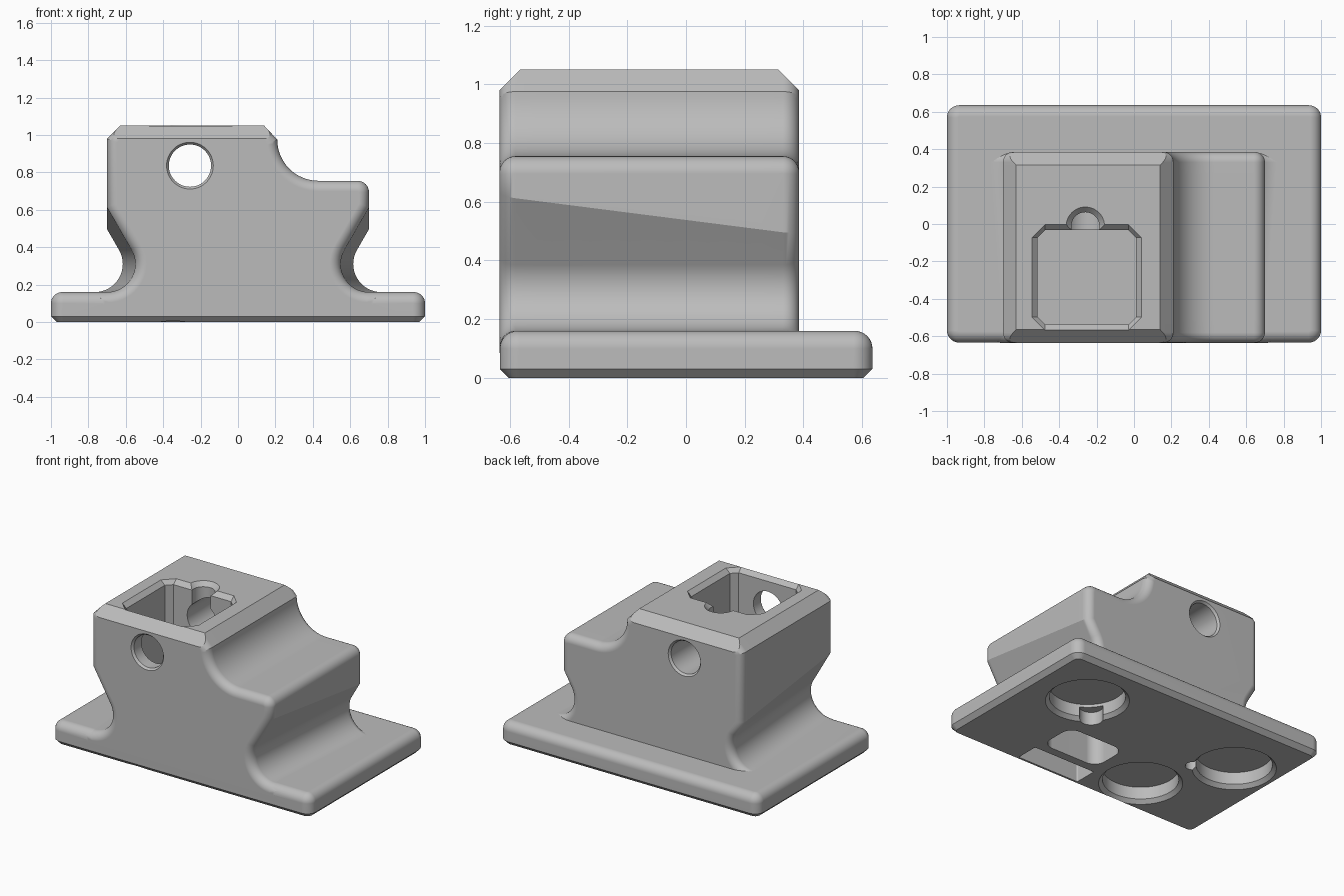
import bpy, bmesh, math
from math import sin, cos, pi, radians
from mathutils import Vector

if "Cube" in bpy.data.objects:
    bpy.data.objects.remove(bpy.data.objects["Cube"])

grey = bpy.data.materials.new("plain grey")
grey.diffuse_color = (0.5, 0.5, 0.5, 1)
grey.use_nodes = True
grey.node_tree.nodes["Principled BSDF"].inputs["Base Color"].default_value = grey.diffuse_color


def loft(name, rings):
    """Skin a list of closed rings and cap both ends."""
    bm = bmesh.new()
    vs = [[bm.verts.new(p) for p in ring] for ring in rings]
    n = len(rings[0])
    for a, b in zip(vs, vs[1:]):
        for i in range(n):
            j = (i + 1) % n
            bm.faces.new((a[i], a[j], b[j], b[i]))
    bm.faces.new(vs[0])
    bm.faces.new(vs[-1])
    bmesh.ops.recalc_face_normals(bm, faces=bm.faces)
    mesh = bpy.data.meshes.new(name)
    bm.to_mesh(mesh)
    bm.free()
    ob = bpy.data.objects.new(name, mesh)
    bpy.context.collection.objects.link(ob)
    mesh.materials.append(grey)
    return ob


def arc(cx, cy, r, a0, a1, n):
    return [(cx + r * cos(radians(a0 + (a1 - a0) * i / n)),
             cy + r * sin(radians(a0 + (a1 - a0) * i / n))) for i in range(n + 1)]


def rrect(x0, x1, y0, y1, r, z, inset=0.0, n=8):
    """Rectangle ring with rounded (or, for n=1, cut) corners."""
    pts = []
    for k, (cx, cy) in enumerate([(x1 - r, y1 - r), (x0 + r, y1 - r),
                                  (x0 + r, y0 + r), (x1 - r, y0 + r)]):
        pts += arc(cx, cy, r - inset, 90 * k, 90 * k + 90, n)
    return [(x, y, z) for x, y in pts]


def disc(cx, cy, r, z, n=48):
    return [(x, y, z) for x, y in arc(cx, cy, r, 0, 360, n)[:-1]]


def boolean(target, other, op):
    m = target.modifiers.new(op, 'BOOLEAN')
    m.operation, m.object, m.solver = op, other, 'EXACT'
    bpy.context.view_layer.objects.active = target
    bpy.ops.object.modifier_apply(modifier=m.name)
    bpy.data.objects.remove(other)


# Base plate: chamfered underside, rounded top edge
plate_box = (-1, 1, -0.634, 0.635, 0.065)
rings = [rrect(*plate_box, 0, 0.03), rrect(*plate_box, 0.03)]
for i in range(9):
    a = i / 8 * pi / 2
    rings.append(rrect(*plate_box, 0.10 + 0.06 * sin(a), 0.06 * (1 - cos(a))))
plate = loft("base_plate", rings)

# Body: a waisted profile whose neck widens towards the back, rounded at both ends
Y0, Y1, ROUND, FILLET = -0.635, 0.385, 0.055, 0.15


def side(t):
    """Right flank from the foot up to the overhang."""
    neck = 0.545 + 0.075 * t
    c = neck + FILLET
    pts = [(c + 0.06, 0.05), (c + 0.06, 0.145)]
    pts += arc(c, 0.16 + FILLET, FILLET, 270, 150, 16)
    x, z = pts[-1]
    return pts + [(0.70, z + (0.70 - x) / math.tan(radians(30)))]


def profile(t):
    flank = side(t)
    pts = flank + arc(0.64, 0.695, 0.06, 0, 90, 8)
    pts += arc(0.43, 0.975, 0.22, 270, 180, 16)
    pts += [(0.14, 1.05), (-0.63, 1.05), (-0.70, 0.98)]
    return pts + [(-x, z) for x, z in reversed(flank)]


def section(y, inset):
    pts = [Vector(p) for p in profile((y - Y0) / (Y1 - Y0))]
    ring = []
    for i, p in enumerate(pts):
        a = (p - pts[i - 1]).normalized()
        b = (pts[(i + 1) % len(pts)] - p).normalized()
        e = (a + b).normalized()
        q = p - inset * Vector((e.y, -e.x))
        ring.append((q.x, y, q.y))
    return ring


ends = [(ROUND * (1 - cos(i / 8 * pi / 2)), ROUND * (1 - sin(i / 8 * pi / 2)))
        for i in range(9)]
rings = [section(Y0 + d, k) for d, k in ends]
rings += [section(Y0 + (Y1 - Y0) * i / 8, 0) for i in range(1, 8)]
rings += [section(Y1 - d, k) for d, k in reversed(ends)]
body = loft("holder_body", rings)

# Chamfers across the front and back of the top
for tri in ([(-0.655, 0.96), (-0.545, 1.07), (-0.655, 1.07)],
            [(0.405, 0.96), (0.295, 1.07), (0.405, 1.07)]):
    boolean(body, loft("chamfer_cutter", [[(x, y, z) for y, z in tri]
                                          for x in (-0.8, 0.3)]), 'DIFFERENCE')
boolean(body, plate, 'UNION')

cutters = []
# Top pocket with cut corners and a chamfered rim
box = (-0.545, 0.04, -0.568, -0.003, 0.07)
cutters.append(loft("pocket", [rrect(*box, 0.45, 0.03, 1), rrect(*box, 1.02, 0.03, 1),
                               rrect(*box, 1.06, -0.01, 1)]))
# Round relief behind the pocket
cutters.append(loft("relief", [disc(-0.26, -0.012, r, z) for r, z in
                               ((0.075, 0.84), (0.075, 1.02), (0.112, 1.06))]))
# Cross hole from front to back, countersunk at both mouths
cutters.append(loft("cross_hole", [
    [(x, y, z) for x, z, _ in disc(-0.257, 0.836, r, 0)]
    for y, r in ((-0.66, 0.145), (-0.62, 0.113), (0.37, 0.113), (0.41, 0.145))]))
# Round recesses in the underside
for cx, cy in ((0.576, 0.231), (-0.68, 0.17), (-0.348, -0.43)):
    cy = max(cy, -0.35)
    cutters.append(loft("round_recess", [disc(cx, cy, r, z) for r, z in
                                         ((0.275, -0.01), (0.24, 0.025), (0.24, 0.11))]))
# Pry notches beside two recesses
for cx, cy, r in ((0.41, 0.07, 0.075), (-0.46, 0.03, 0.05)):
    cutters.append(loft("pry_notch", [disc(cx, cy, r, z, 24) for z in (-0.01, 0.09)]))
# Rounded well and narrow slot in the underside
for b in ((0.0, 0.44, -0.37, -0.10, 0.08), (-0.03, 0.45, -0.59, -0.43, 0.01)):
    cutters.append(loft("under_well", [rrect(*b, z) for z in (-0.01, 0.3)]))
for c in cutters:
    boolean(body, c, 'DIFFERENCE')

# Smooth the rounds and keep the hard edges
for o in bpy.context.selected_objects:
    o.select_set(False)
body.select_set(True)
bpy.context.view_layer.objects.active = body
bpy.ops.object.shade_smooth_by_angle(angle=radians(28))
wn = body.modifiers.new("even_normals", 'WEIGHTED_NORMAL')
wn.keep_sharp = True
